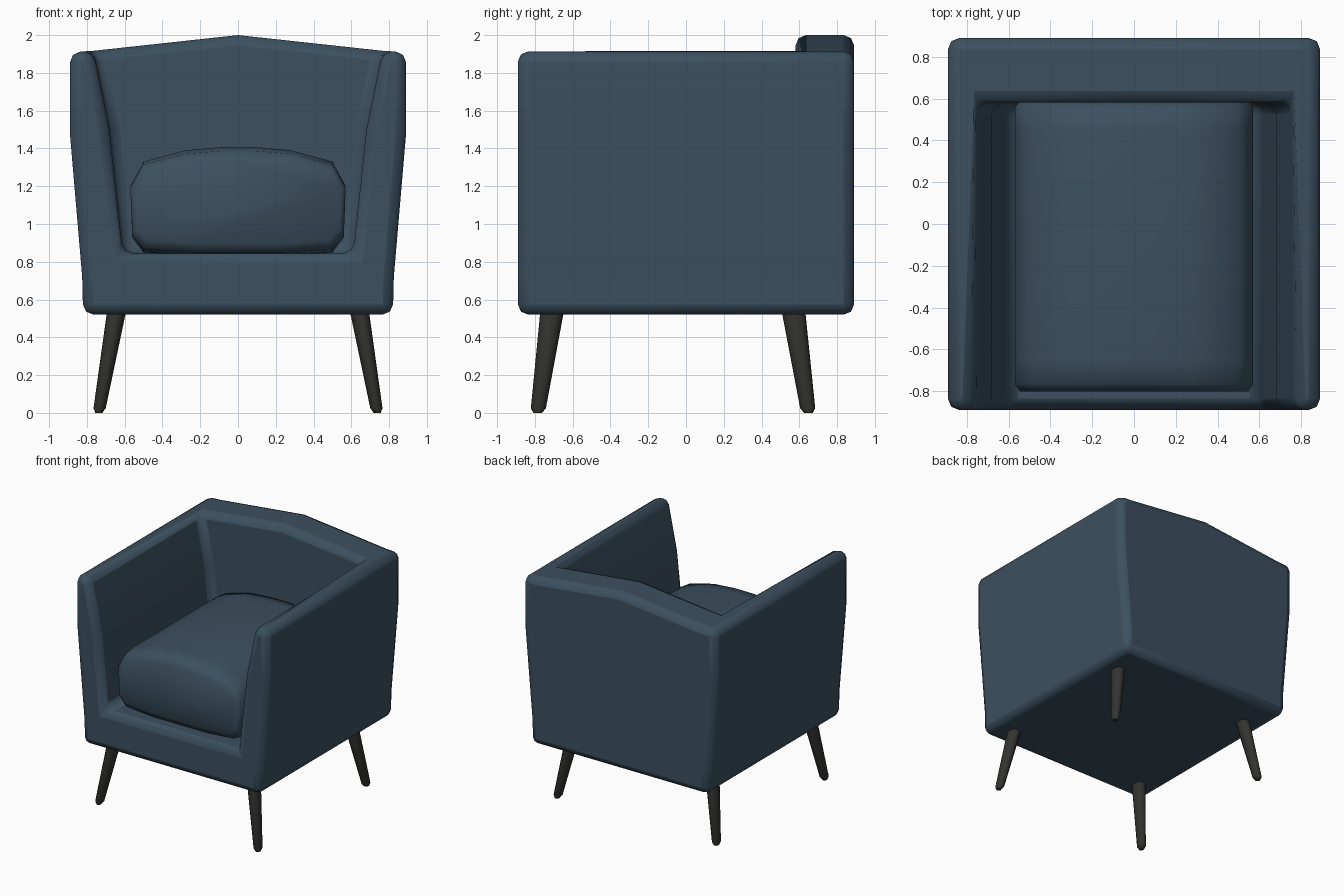
import bpy, bmesh, math

if "Cube" in bpy.data.objects:
    bpy.data.objects.remove(bpy.data.objects["Cube"])


def material(name, rgb):
    m = bpy.data.materials.new(name)
    m.diffuse_color = (*rgb, 1)
    m.use_nodes = True
    m.node_tree.nodes["Principled BSDF"].inputs["Base Color"].default_value = m.diffuse_color
    return m


FABRIC = material("blue_fabric", (0.045, 0.08, 0.115))
WOOD = material("dark_wood", (0.033, 0.033, 0.031))


def make(name, verts, faces, mat, bevel=0.0, angle=40):
    me = bpy.data.meshes.new(name)
    bm = bmesh.new()
    vs = [bm.verts.new(v) for v in verts]
    for f in faces:
        bm.faces.new([vs[i] for i in f])
    bmesh.ops.recalc_face_normals(bm, faces=bm.faces)
    bm.to_mesh(me)
    bm.free()
    me.materials.append(mat)
    ob = bpy.data.objects.new(name, me)
    bpy.context.collection.objects.link(ob)
    if bevel:
        b = ob.modifiers.new("bevel", 'BEVEL')
        b.width, b.segments = bevel, 2
        b.limit_method, b.angle_limit = 'ANGLE', math.radians(40)
    bpy.ops.object.select_all(action='DESELECT')
    bpy.context.view_layer.objects.active = ob
    ob.select_set(True)
    bpy.ops.object.shade_smooth_by_angle(angle=math.radians(angle))
    return ob


def loft(name, rings, mat, angle=40):
    # skin equal-length rings and cap both ends
    n = len(rings[0])
    verts = [v for r in rings for v in r]
    faces = [[k * n + i, k * n + (i + 1) % n, (k + 1) * n + (i + 1) % n, (k + 1) * n + i]
             for k in range(len(rings) - 1) for i in range(n)]
    faces += [list(range(n)), list(range(len(verts) - n, len(verts)))]
    return make(name, verts, faces, mat, angle=angle)


def mirrored(half):
    return half + [(-x, z) for x, z in reversed(half)]


# Shell: U-shaped arms and base, closed behind by the peaked back
outer = [(0.82, 0.52), (0.825, 0.72), (0.89, 1.48), (0.89, 1.91)]
inner = [(0.765, 1.917), (0.68, 1.5), (0.61, 0.845)]
outer = [(-x, z) for x, z in reversed(outer)] + outer       # left top round to right top
inner = mirrored(inner)                                     # right tip down and up to left tip
F, M, B = -0.89, 0.58, 0.89
verts, no, ni = [], len(outer), len(inner)
verts += [(x, F, z) for x, z in outer] + [(x, B, z) for x, z in outer]
verts += [(x, F, z) for x, z in inner] + [(x, M, z) for x, z in inner]
i0, m0 = 2 * no, 2 * no + ni
tips = [inner[0], (0, 2.0), inner[-1]]
p = len(verts)
verts += [(0, M, 2.0)] + [(x, B, z) for x, z in tips]
faces = [[i, i + 1, no + i + 1, no + i] for i in range(no - 1)]                   # outside
faces += [[i0 + i, i0 + i + 1, m0 + i + 1, m0 + i] for i in range(ni - 1)]        # inside
faces += [
    list(range(no)) + list(range(i0, i0 + ni)),                # front
    list(range(no, 2 * no)) + [p + 1, p + 2, p + 3],           # rear
    list(range(m0, m0 + ni)) + [p],                            # inside of back
    [no - 1, 2 * no - 1, p + 1, m0, i0],                       # right arm top
    [0, no, p + 3, m0 + ni - 1, i0 + ni - 1],                  # left arm top
    [m0, p + 1, p + 2, p], [p, p + 2, p + 3, m0 + ni - 1],     # back top
]
make("chair_shell", verts, faces, FABRIC, bevel=0.055, angle=60)

# Seat cushion: domed section with softened front and rear
half = [(0.25, 0.83), (0.50, 0.85), (0.56, 0.93), (0.57, 1.2),
        (0.50, 1.33), (0.28, 1.39), (0.09, 1.407)]
section = mirrored(half)
loft("seat_cushion",
     [[(x * s, y, 1.12 + (z - 1.12) * t) for x, z in section]
      for y, s, t in [(-0.80, 0.96, 0.76), (-0.765, 1, 0.93), (-0.65, 1, 1),
                      (0.45, 1, 1), (0.56, 1, 0.93), (0.585, 0.96, 0.78)]],
     FABRIC, angle=50)


# Splayed tapered legs
def leg(name, side, top_y, foot_y):
    rings = []
    for z, r in [(0, 0.022), (0.025, 0.038), (0.6, 0.062)]:
        t = z / 0.6
        cx, cy = side * (0.737 - 0.105 * t), foot_y + (top_y - foot_y) * t
        rings.append([(cx + 0.85 * r * math.cos(a), cy + 1.05 * r * math.sin(a), z)
                      for a in (math.tau * k / 12 for k in range(12))])
    loft(name, rings, WOOD, angle=60)


for side, label in ((1, "right"), (-1, "left")):
    leg("front_leg_" + label, side, -0.70, -0.785)
    leg("back_leg_" + label, side, 0.56, 0.648)
